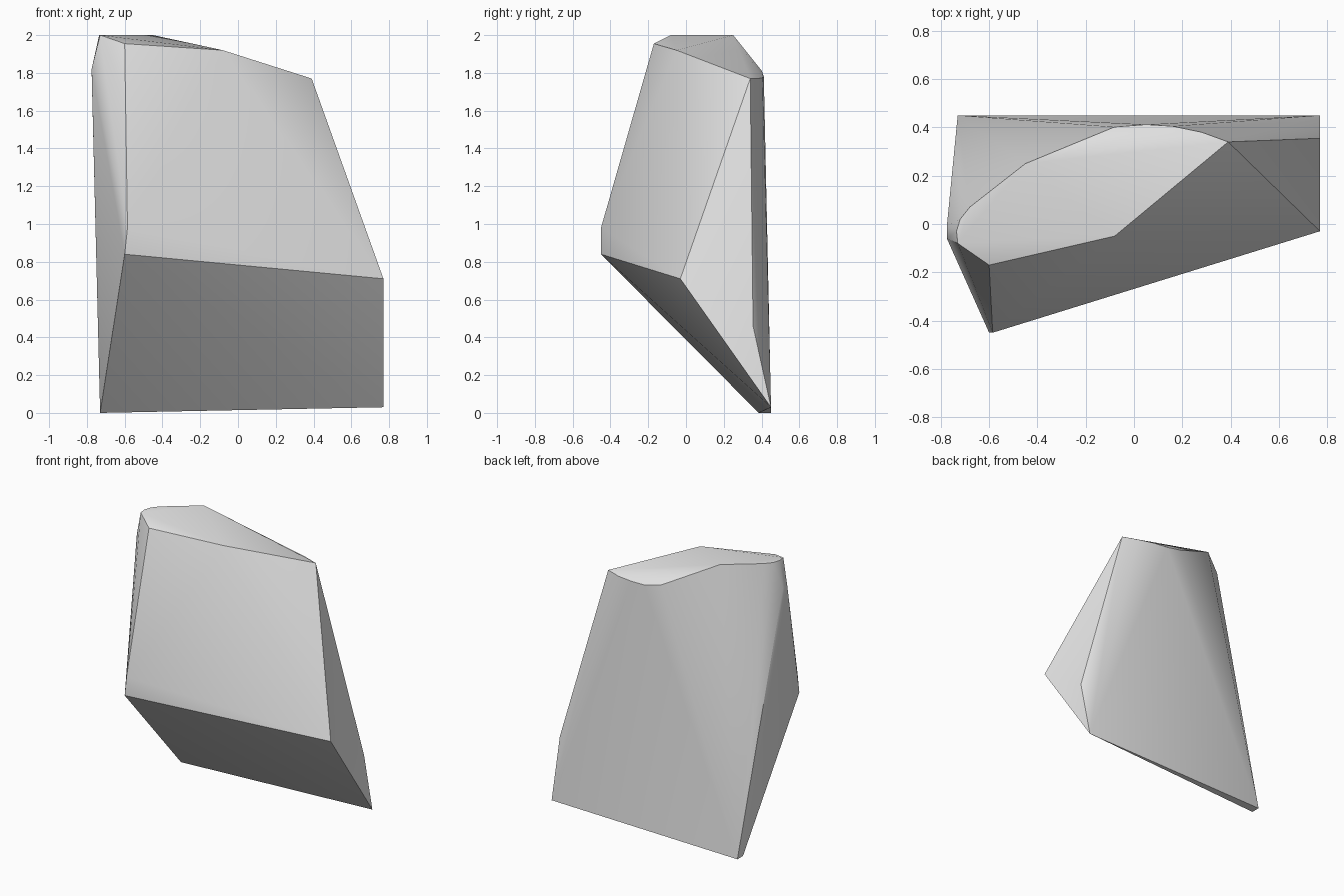
import bpy, bmesh, math

cube = bpy.data.objects.get("Cube")
if cube:
    bpy.data.objects.remove(cube, do_unlink=True)

# Stone colour
stone = bpy.data.materials.new("stone_grey")
stone.use_nodes = True
grey = (0.8, 0.8, 0.8, 1)
stone.diffuse_color = grey
stone.node_tree.nodes["Principled BSDF"].inputs["Base Color"].default_value = grey

# Corners of the cut boulder
front_ledge = [(-.6, -.45, .84), (-.585, -.45, .98), (.77, -.03, .71)]
foot = [(-.73, .385, 0), (-.73, .45, 0), (.77, .45, .03)]
left_side = [(.77, .355, .46)]
right_shoulder = [(-.775, -.06, 1.82), (-.775, -.01, 1.81)]
# Rim of the sloping top, running round from front to back
crown = [(-.6, -.17, 1.955), (-.08, -.05, 1.92), (.39, .34, 1.77),
         (.28, .38, 1.77), (.16, .405, 1.775), (.05, .412, 1.78),
         (-.08, .402, 1.81), (-.45, .25, 2), (-.68, .07, 2),
         (-.72, .02, 2), (-.735, -.03, 2), (-.73, -.08, 2)]

# The boulder is the hull wrapped round its corners
bm = bmesh.new()
for corner in front_ledge + foot + left_side + right_shoulder + crown:
    bm.verts.new(corner)
bmesh.ops.convex_hull(bm, input=bm.verts[:])
loose = [v for v in bm.verts if not v.link_faces]
bmesh.ops.delete(bm, geom=loose, context='VERTS')
bmesh.ops.recalc_face_normals(bm, faces=bm.faces[:])

mesh = bpy.data.meshes.new("boulder")
bm.to_mesh(mesh)
bm.free()
mesh.materials.append(stone)
boulder = bpy.data.objects.new("boulder", mesh)
bpy.context.collection.objects.link(boulder)

# Soft facets with crisp main edges
bpy.context.view_layer.objects.active = boulder
boulder.select_set(True)
bpy.ops.object.shade_smooth_by_angle(angle=math.radians(30))
